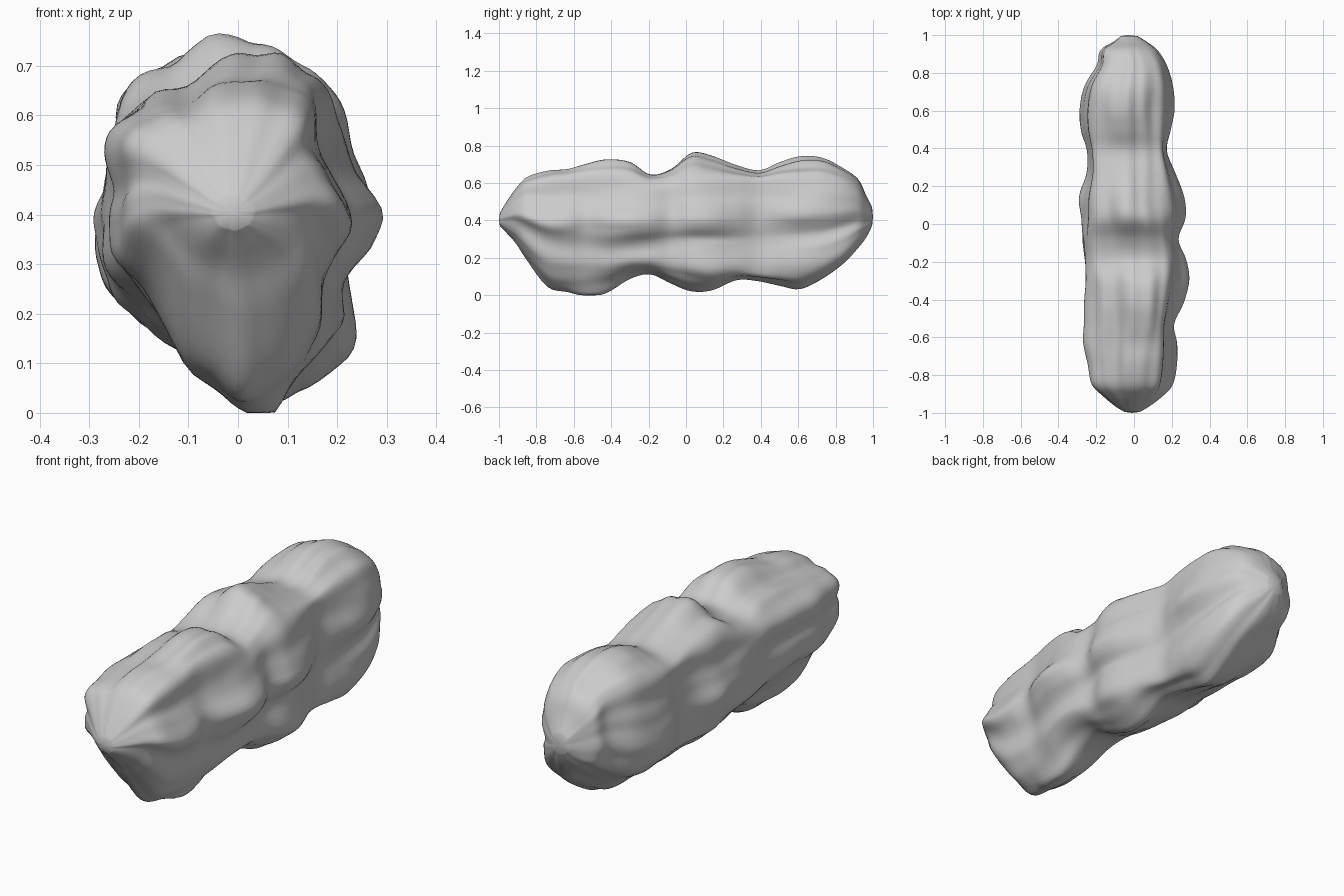
import bpy, math
from mathutils import Vector, noise

if "Cube" in bpy.data.objects:
    bpy.data.objects.remove(bpy.data.objects["Cube"])

# Outline stations along the boulder: y, left x, right x, bottom z, top z
STATIONS = [
    (-0.995, -0.05, 0.03, 0.37, 0.44), (-0.965, -0.10, 0.08, 0.34, 0.49),
    (-0.91, -0.17, 0.15, 0.28, 0.57), (-0.85, -0.23, 0.20, 0.19, 0.63),
    (-0.74, -0.25, 0.225, 0.05, 0.665), (-0.63, -0.27, 0.23, 0.02, 0.675),
    (-0.53, -0.265, 0.215, 0.0, 0.70), (-0.42, -0.265, 0.265, 0.02, 0.72),
    (-0.30, -0.26, 0.295, 0.09, 0.705), (-0.19, -0.27, 0.28, 0.115, 0.64),
    (-0.08, -0.285, 0.24, 0.07, 0.67), (0.03, -0.29, 0.28, 0.035, 0.755),
    (0.14, -0.295, 0.27, 0.04, 0.74), (0.27, -0.25, 0.22, 0.09, 0.69),
    (0.39, -0.25, 0.175, 0.08, 0.66), (0.50, -0.29, 0.20, 0.055, 0.70),
    (0.61, -0.30, 0.225, 0.035, 0.73), (0.73, -0.27, 0.215, 0.09, 0.725),
    (0.84, -0.20, 0.18, 0.17, 0.675), (0.92, -0.18, 0.13, 0.25, 0.62),
    (0.965, -0.11, 0.07, 0.31, 0.53), (0.995, -0.07, 0.02, 0.37, 0.47)]

# Normalised cross-sections, clockwise from the crown
FRONT = [(0.1, 1), (0.48, 0.97), (0.66, 0.82), (0.76, 0.48), (1, 0.05), (0.8, -0.3),
         (0.72, -0.65), (0.42, -0.92), (0.1, -1), (-0.3, -0.8), (-0.72, -0.38),
         (-1, -0.04), (-0.9, 0.25), (-0.98, 0.55), (-0.75, 0.78), (-0.3, 0.88)]
BACK = [(0.05, 1), (0.4, 0.93), (0.72, 0.78), (0.86, 0.5), (1, 0.1), (0.82, -0.22),
        (0.9, -0.5), (0.82, -0.85), (0.35, -1), (-0.3, -0.8), (-0.8, -0.56),
        (-0.95, -0.3), (-1, 0.0), (-0.87, 0.38), (-0.78, 0.76), (-0.45, 0.93)]


def spline(a, b, c, d, t):
    return tuple(0.5 * (2 * q + (r - p) * t + (2 * p - 5 * q + 4 * r - s) * t * t
                 + (3 * q - p - 3 * r + s) * t ** 3) for p, q, r, s in zip(a, b, c, d))


def smooth_path(pts, steps, closed):
    n = len(pts)
    pick = (lambda i: pts[i % n]) if closed else (lambda i: pts[max(0, min(n - 1, i))])
    out = [spline(*(pick(i + k) for k in (-1, 0, 1, 2)), j / steps)
           for i in range(n if closed else n - 1) for j in range(steps)]
    return out if closed else out + [pts[-1]]


def averaged(stations):
    """Outline with the lobes evened out, keeping the tapered ends."""
    result = []
    for i, row in enumerate(stations):
        r = min(3, max(0, i - 3), max(0, len(stations) - 4 - i))
        near = stations[i - r:i + r + 1]
        result.append((row[0],) + tuple(sum(s[k] for s in near) / len(near) for k in range(1, 5)))
    return result


def smoothstep(t):
    t = max(0.0, min(1.0, t))
    return t * t * (3 - 2 * t)


front, back = smooth_path(FRONT, 6, True), smooth_path(BACK, 6, True)
rings = smooth_path(STATIONS, 5, False)
even = smooth_path(averaged(STATIONS), 5, False)
count = len(front)


def place(u, lo, hi, lo_even, hi_even):
    """Lobes show at the extremes of the section and fade out between them."""
    w = min(1.0, abs(u)) ** 2.5
    lo, hi = lo_even + (lo - lo_even) * w, hi_even + (hi - hi_even) * w
    return (lo + hi) / 2 + u * (hi - lo) / 2


# Rock body: loft the sections, with streaks running lengthwise
verts = []
for (y, xl, xr, zb, zt), (_, al, ar, ab, at) in zip(rings, even):
    mix = smoothstep((y + 0.4) / 0.6)
    end = 0.75 * smoothstep((abs(y) - 0.84) / 0.15)
    for (fu, fv), (bu, bv) in zip(front, back):
        u, v = fu + (bu - fu) * mix, fv + (bv - fv) * mix
        streak = noise.noise(Vector((u * 3.4, y * 2.4, v * 3.4 + 5)))
        r = math.hypot(u, v)
        s = (1 + end * (1 / r - 1)) * (1 + 0.07 * streak)
        verts.append((place(u * s, xl, xr, al, ar), y,
                      max(0.0, place(v * s, zb, zt, ab, at))))

faces = []
for i in range(len(rings) - 1):
    for j in range(count):
        k = (j + 1) % count
        faces.append((i * count + j, i * count + k,
                      (i + 1) * count + k, (i + 1) * count + j))

# Blunt ends
last = (len(rings) - 1) * count
verts += [(-0.01, -1, 0.405), (-0.035, 1, 0.42)]
for j in range(count):
    k = (j + 1) % count
    faces.append((k, j, len(verts) - 2))
    faces.append((last + j, last + k, len(verts) - 1))

mesh = bpy.data.meshes.new("boulder")
mesh.from_pydata(verts, [], faces)
mesh.validate()
boulder = bpy.data.objects.new("boulder", mesh)
bpy.context.collection.objects.link(boulder)
bpy.context.view_layer.objects.active = boulder
boulder.select_set(True)
bpy.ops.object.mode_set(mode='EDIT')
bpy.ops.mesh.select_all(action='SELECT')
bpy.ops.mesh.normals_make_consistent(inside=False)
bpy.ops.object.mode_set(mode='OBJECT')
bpy.ops.object.shade_smooth_by_angle(angle=math.radians(50))
